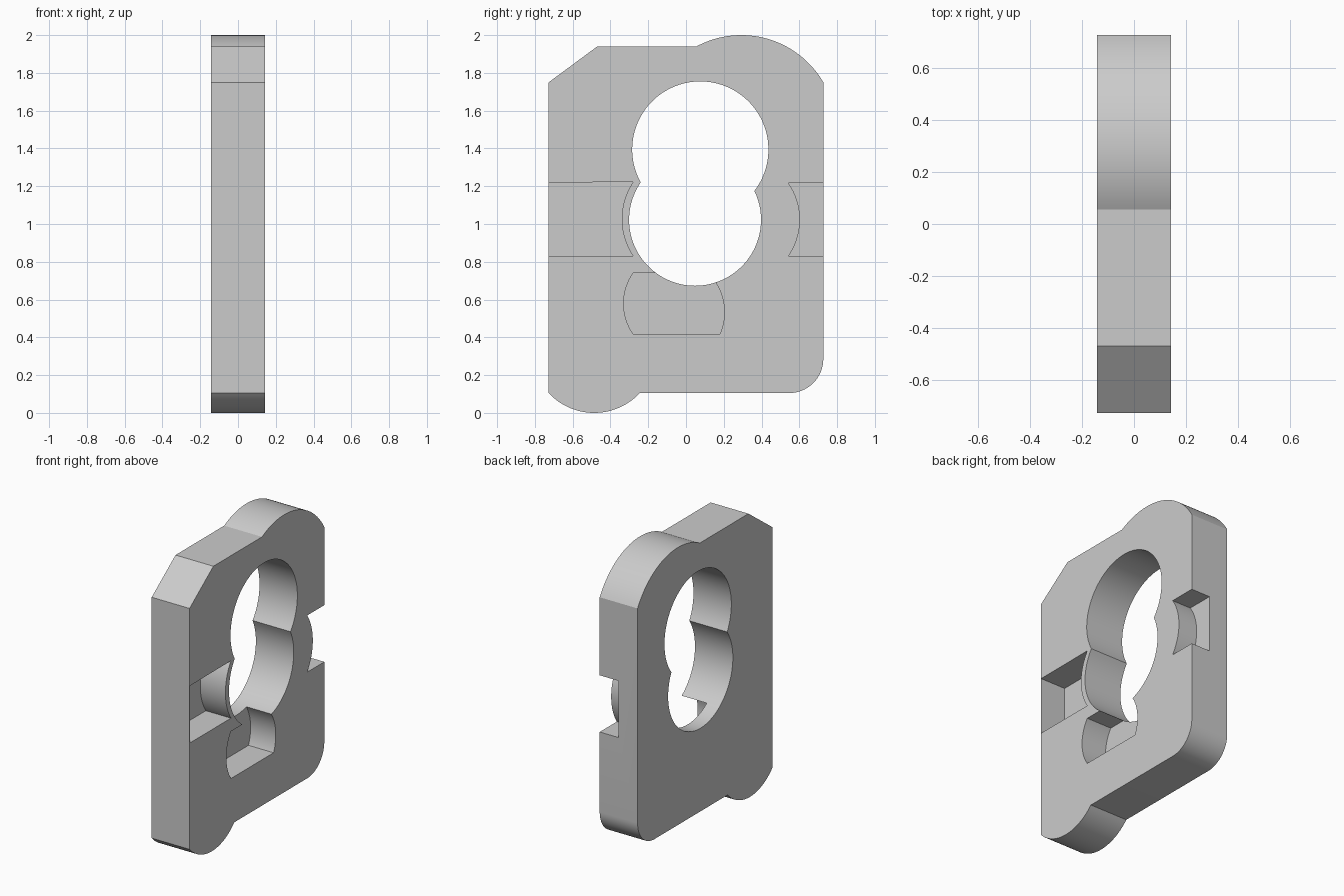
import bpy, bmesh
from math import sin, cos, atan2, radians, tau

if "Cube" in bpy.data.objects:
    bpy.data.objects.remove(bpy.data.objects["Cube"])

H = 0.143      # half thickness
W = 0.727      # half width


def arc(p, mid, q, n=24):
    """Points on the circular arc from p through mid to q."""
    (ax, ay), (bx, by), (cx, cy) = p, mid, q
    d = 2 * (ax * (by - cy) + bx * (cy - ay) + cx * (ay - by))
    a2, b2, c2 = ax*ax + ay*ay, bx*bx + by*by, cx*cx + cy*cy
    ux = (a2 * (by - cy) + b2 * (cy - ay) + c2 * (ay - by)) / d
    uy = (a2 * (cx - bx) + b2 * (ax - cx) + c2 * (bx - ax)) / d
    r = ((ax - ux) ** 2 + (ay - uy) ** 2) ** 0.5
    a0, am, a1 = (atan2(y - uy, x - ux) for x, y in (p, mid, q))
    sweep = (a1 - a0) % tau
    if (am - a0) % tau > sweep:
        sweep -= tau
    return [(ux + r * cos(a0 + sweep * i / n), uy + r * sin(a0 + sweep * i / n))
            for i in range(n + 1)]


def prism(name, profile, x0, x1):
    """Extrude a (y, z) profile along x."""
    bm = bmesh.new()
    face = bm.faces.new([bm.verts.new((x0, y, z)) for y, z in profile])
    ext = bmesh.ops.extrude_face_region(bm, geom=[face])
    for v in ext["geom"]:
        if isinstance(v, bmesh.types.BMVert):
            v.co.x = x1
    bmesh.ops.recalc_face_normals(bm, faces=bm.faces)
    mesh = bpy.data.meshes.new(name)
    bm.to_mesh(mesh)
    bm.free()
    obj = bpy.data.objects.new(name, mesh)
    bpy.context.collection.objects.link(obj)
    return obj


def cut(target, name, profile, depth):
    """Cut a profile into the +x face to the given depth."""
    cutter = prism(name, profile, H - depth, H + 0.1)
    cutter.hide_render = True
    mod = target.modifiers.new(name, 'BOOLEAN')
    mod.operation, mod.solver, mod.object = 'DIFFERENCE', 'EXACT', cutter
    bpy.context.view_layer.objects.active = target
    bpy.ops.object.modifier_apply(modifier=name)
    bpy.data.objects.remove(cutter)


# Plate outline: chamfer, top lobe, rounded corner, bottom lobe
outline = [(-W, 1.75), (-0.47, 1.94)]
outline += arc((0.055, 1.94), (0.294, 2.0), (W, 1.75), 36)
outline += arc((W, 0.285), (0.674, 0.158), (0.547, 0.105), 16)
outline += arc((-0.245, 0.105), (-0.486, 0.0), (-W, 0.105), 28)
plate = prism("plate", outline, -H, H)

# Figure-eight through hole
left, right = (-0.24, 1.22), (0.362, 1.175)
hole = arc(left, (0.076, 1.755), right, 56)
hole += arc(right, (0.049, 0.673), left, 56)[1:-1]
cut(plate, "hole_cutter", hole, 2 * H + 0.1)

# Front slot, closed by a very thin skin at the front edge
slot = [(-W + 0.003, 0.83), (-W + 0.003, 1.22)]
slot += arc((-0.28, 1.222), (-0.34, 1.025), (-0.28, 0.83))
cut(plate, "front_slot_cutter", slot, 0.19)

# Rear notch, open at the back edge
notch = [(W + 0.1, 0.83), (W + 0.1, 1.217)]
notch += arc((0.542, 1.217), (0.603, 1.024), (0.542, 0.83))
cut(plate, "rear_notch_cutter", notch, H)

# Lower pocket, breaking into the hole
pocket = arc((-0.28, 0.74), (-0.33, 0.578), (-0.28, 0.418))
pocket += arc((0.18, 0.418), (0.203, 0.54), (0.157, 0.69))
pocket += [(0.13, 0.74)]
cut(plate, "lower_pocket_cutter", pocket, 0.19)

plate.select_set(True)
bpy.context.view_layer.objects.active = plate
bpy.ops.object.shade_smooth_by_angle(angle=radians(20))
